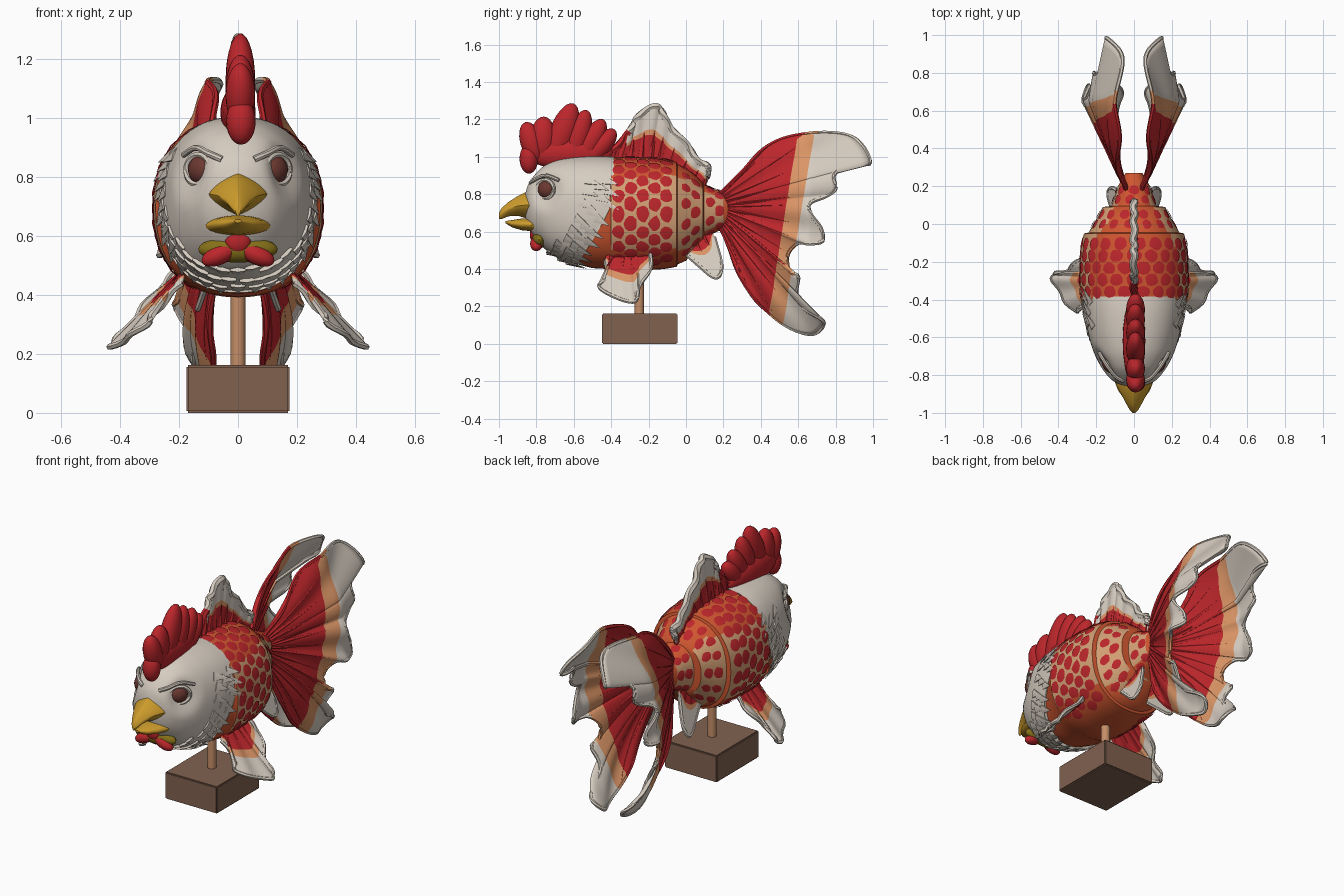
import bpy, bmesh, math, random
from mathutils import Vector, Matrix

if "Cube" in bpy.data.objects:
    bpy.data.objects.remove(bpy.data.objects["Cube"])
random.seed(4)

def mat(name, hexa):
    m = bpy.data.materials.new(name)
    c = [int(hexa[i:i + 2], 16) / 255 for i in (0, 2, 4)]
    m.diffuse_color = [((v + .055) / 1.055) ** 2.4 if v > .04 else v / 12.92 for v in c] + [1]
    m.use_nodes = True
    m.node_tree.nodes["Principled BSDF"].inputs["Base Color"].default_value = m.diffuse_color
    return m

WHITE, RED, ORANGE = mat("feather_white", "D6CCC0"), mat("red", "BC262B"), mat("orange", "CF5630")
TAN, PEACH, YELLOW = mat("tan", "D3A075"), mat("peach", "DB9566"), mat("beak_yellow", "CD9C2C")
BROWN, WOOD = mat("base_brown", "81614F"), mat("post_wood", "C58E68")
EYE, OLIVE = mat("eye_brown", "6B3830"), mat("olive", "857018")

def finish(name, bm, mats, recalc=True):
    if recalc:
        bmesh.ops.recalc_face_normals(bm, faces=bm.faces)
    me = bpy.data.meshes.new(name)
    bm.to_mesh(me)
    bm.free()
    for m in mats:
        me.materials.append(m)
    ob = bpy.data.objects.new(name, me)
    bpy.context.collection.objects.link(ob)
    return ob

def blob(bm, c, radii, direction=(0, 0, 1)):
    # ellipsoid whose local z follows the direction
    q = Vector(direction).normalized().to_track_quat('Z', 'X').to_matrix().to_4x4()
    bmesh.ops.create_uvsphere(bm, u_segments=20, v_segments=12, radius=1,
                              matrix=Matrix.Translation(c) @ q @ Matrix.Diagonal((*radii, 1)))

def tube(bm, pts, r0, r1, k=6, paint=lambda i: 0):
    rings = []
    for i, p in enumerate(pts):
        d = pts[min(i + 1, len(pts) - 1)] - pts[max(i - 1, 0)]
        q = d.to_track_quat('Z', 'Y')
        r = r0 + (r1 - r0) * i / (len(pts) - 1)
        rings.append([bm.verts.new(p + q @ Vector((r * math.cos(a * math.tau / k), r * math.sin(a * math.tau / k), 0)))
                      for a in range(k)])
    for i, (a, b) in enumerate(zip(rings, rings[1:])):
        for j in range(k):
            bm.faces.new((a[j], a[(j + 1) % k], b[(j + 1) % k], b[j])).material_index = paint(i)
    bm.faces.new(rings[0])
    bm.faces.new(rings[-1])

def surface(secs, y, a, power, grow=0):
    # point on a lofted body; sections are (y, half width, low z, high z)
    for s, e in zip(secs, secs[1:]):
        if y <= e[0]:
            break
    t = (y - s[0]) / (e[0] - s[0])
    rx, lo, hi = [s[i] + (e[i] - s[i]) * t for i in (1, 2, 3)]
    f = lambda v: math.copysign(abs(v) ** (2 / power), v)
    return Vector(((rx + grow) * f(math.cos(a)), y, (lo + hi) / 2 + ((hi - lo) / 2 + grow) * f(math.sin(a))))

def loft(name, secs, power, mats, rule=None, warp=None, n=48):
    bm = bmesh.new()
    rings = []
    for s in secs:
        pts = [surface(secs, s[0], i * math.tau / n, power) for i in range(n)]
        rings.append([bm.verts.new(warp(p) if warp else p) for p in pts])
    for a, b in zip(rings, rings[1:]):
        for j in range(n):
            bm.faces.new((a[j], a[(j + 1) % n], b[(j + 1) % n], b[j]))
    bm.faces.new(rings[0])
    bm.faces.new(rings[-1])
    bmesh.ops.recalc_face_normals(bm, faces=bm.faces)
    if rule:
        for f in bm.faces:
            f.material_index = rule(f)
    return finish(name, bm, mats)

def spline(pts, n):
    out = []
    for i in range(n + 1):
        u = i / n * (len(pts) - 1)
        k = min(int(u), len(pts) - 2)
        t = u - k
        p0, p1, p2, p3 = [Vector(pts[max(0, min(len(pts) - 1, k + o))]) for o in (-1, 0, 1, 2)]
        out.append(.5 * (2 * p1 + (p2 - p0) * t + (2 * p0 - 5 * p1 + 4 * p2 - p3) * t * t
                         + (3 * p1 - p0 - 3 * p2 + p3) * t ** 3))
    return out

def fin(name, base, edge, xf, cut, thick, n, rays, reach, rim, side=1):
    # ruled sheet from base to edge; cut gives where red ends and white begins along each ray
    B, E = spline(base, n), spline(edge, n)
    def pt(i, t):
        p = B[i].lerp(E[i], t)
        return Vector((side * xf(p.x, p.y, i / n, t), p.x, p.y))
    bm = bmesh.new()
    g, cuts = [], []
    for i in range(n + 1):
        a, b = cut(B[i], E[i])
        a, b = min(a, .98), min(max(b, a + .005), .99)
        cuts.append((a, b))
        ts = [a * j / 12 for j in range(12)] + [a + (b - a) * j / 3 for j in range(3)] + [b + (1 - b) * j / 8 for j in range(9)]
        g.append([bm.verts.new(pt(i, t)) for t in ts])
    for i in range(n):
        for j in range(len(g[0]) - 1):
            f = bm.faces.new((g[i][j], g[i + 1][j], g[i + 1][j + 1], g[i][j + 1]))
            f.material_index = 0 if j < 12 or cuts[i][0] >= .98 else 1 if j < 15 else 2
    ob = finish(name, bm, [RED, PEACH, WHITE], False)
    sol = ob.modifiers.new("thickness", 'SOLIDIFY')
    sol.thickness, sol.offset = thick, 0
    bm = bmesh.new()   # raised red rays
    for k in range(rays):
        i = round((k + .5) / rays * n)
        tube(bm, [pt(i, t * min(1, cuts[i][0] * reach) / 10) for t in range(11)], thick * .95, thick * .5)
    finish(name + "_rays", bm, [RED])
    bm = bmesh.new()   # rolled rim, coloured like the fin it borders
    tube(bm, [pt(i, 1) for i in range(n + 1)], rim, rim,
         paint=lambda i: 0 if cuts[i][0] >= .98 else 1 if cuts[i][1] >= .99 else 2)
    finish(name + "_rim", bm, [RED, PEACH, WHITE])

# Stand: block and post
bm = bmesh.new()
bmesh.ops.create_cube(bm, size=1, matrix=Matrix.Translation((0, -.247, .081)) @ Matrix.Diagonal((.35, .405, .162, 1)))
bmesh.ops.bevel(bm, geom=bm.edges[:], offset=.006, segments=2, affect='EDGES')
finish("base_block", bm, [BROWN])
bm = bmesh.new()
bmesh.ops.create_cone(bm, cap_ends=True, segments=20, radius1=.025, radius2=.025, depth=.32,
                      matrix=Matrix.Translation((0, -.25, .31)))
finish("post", bm, [WOOD])

# Body: three overlapping shells with an orange back, belly and collar
BODY = [(-.6, .19, .43, .9), (-.5, .245, .405, .95), (-.41, .268, .4, .985), (-.4, .28, .395, .995), (-.3, .287, .392, .998),
        (-.2, .285, .395, .995), (-.12, .28, .4, .987), (-.05, .265, .412, .972), (-.045, .24, .425, .96),
        (.0, .215, .445, .943), (.05, .185, .505, .9), (.09, .165, .55, .862), (.095, .12, .56, .852),
        (.15, .1, .592, .828), (.2, .085, .615, .81), (.27, .045, .64, .78)]
def body_rule(f):
    c = f.calc_center_median()
    return 1 if c.y < -.405 or f.normal.z > .62 or f.normal.z < -.6 or c.y > .2 or f.normal.y > .9 else 0
loft("body", BODY, 2.25, [TAN, ORANGE], body_rule)

# Scales: thin red plates following the body, none on the belly
bm = bmesh.new()
for row, y in enumerate((-.36, -.296, -.232, -.168, -.104, 0, .052, .13, .18)):
    rad = (surface(BODY, y, 0, 2).x + surface(BODY, y, math.pi / 2, 2).z - .705) / 2
    cnt = max(8, round(math.tau * rad / .083))
    size = .034 if y < -.05 else .025
    for k in range(cnt):
        a = (k + .5 * (row % 2)) * math.tau / cnt
        if math.sin(a) < -.88:
            continue
        ring = []
        for j in range(10):
            h = j * math.tau / 10
            wob = size * random.uniform(.88, 1.12)
            ring.append(bm.verts.new(surface(BODY, y + wob * math.cos(h), a + wob * math.sin(h) / rad, 2.25, .004)))
        mid = bm.verts.new(surface(BODY, y, a, 2.25, .007))
        for j in range(10):
            bm.faces.new((ring[j], ring[(j + 1) % 10], mid))
finish("scales", bm, [RED])

# Head with a slanted rear edge and sunken eye sockets
HEAD = spline([(-.86, .04, .68, .8), (-.845, .085, .635, .85), (-.82, .125, .585, .89), (-.78, .16, .535, .935),
               (-.74, .185, .495, .963), (-.68, .213, .455, .987), (-.6, .238, .42, 1.0), (-.52, .254, .41, 1.005),
               (-.45, .264, .41, 1.005), (-.385, .268, .43, 1.0)], 36)
rear = lambda z: -.385 - .2 * min(1, max(0, (.78 - z) / .36)) ** 1.2
def head_warp(p):
    d = (Vector((abs(p.x), p.y, p.z)) - Vector((.165, -.755, .825))).length / .13
    return Vector((p.x * (1 - .22 * max(0, 1 - d * d) ** 2), min(p.y, rear(p.z)), p.z))
loft("head", HEAD, 2.3, [WHITE], warp=head_warp, n=72)

# Feathers: flat spikes in rows near the rear edge of the head
bm = bmesh.new()
for row in range(3):
    for k in range(30):
        a = math.radians(-90 + 12 * (k + .5 * (row % 2)))
        z = surface(HEAD, -.5, a, 2.3).z
        if z > .88:
            continue
        y = rear(z) - .025 - .055 * row + random.uniform(-.015, .015)
        p = surface(HEAD, y, a, 2.3, .001)
        nrm = Vector((math.cos(a), -.25, math.sin(a))).normalized()
        d = Vector((nrm.x * .16, 1, -.55 + nrm.z * .1)).normalized()
        d = (d - nrm * (d.dot(nrm) - .04)).normalized()
        w = d.cross(nrm).normalized()
        R = Matrix((w, nrm, d)).transposed().to_4x4()
        bmesh.ops.create_cone(bm, cap_ends=True, segments=6, radius1=1, radius2=.05, depth=1,
                              matrix=Matrix.Translation(p + d * .025) @ R @ Matrix.Diagonal((.03, .008, random.uniform(.08, .11), 1)))
finish("neck_feathers", bm, [WHITE])

# Eyes, lids and brows
for side, tag in ((1, "right"), (-1, "left")):
    nrm = Vector((.75 * side, -.65, .05)).normalized()
    c = Vector((.124 * side, -.745, .825))
    bm = bmesh.new()
    blob(bm, c, (.05, .052, .04), nrm)
    finish("eye_" + tag, bm, [EYE])
    w = nrm.cross(Vector((0, 0, 1))).normalized()
    up = w.cross(nrm)
    bm = bmesh.new()
    tube(bm, [c + nrm * .014 + w * math.cos(t * math.tau / 28) * .062
              + up * math.sin(t * math.tau / 28) * .05 for t in range(29)], .011, .011)
    tube(bm, spline([(side * x, y, z) for x, y, z in ((.055, -.83, .86), (.095, -.81, .878), (.143, -.75, .9), (.185, -.68, .875))], 10), .012, .01, 8)
    finish("eyelids_" + tag, bm, [WHITE])

# Beak, upper and lower, with chin and wattles
loft("upper_beak", [(-1.0, .008, .668, .7), (-.985, .022, .668, .727), (-.95, .042, .682, .758), (-.9, .068, .685, .79),
                    (-.85, .095, .67, .815), (-.79, .115, .65, .825)], 1.35, [YELLOW], n=24)
loft("lower_beak", [(-.965, .012, .645, .657), (-.93, .05, .623, .662), (-.88, .085, .608, .67), (-.8, .115, .6, .67)], 2, [YELLOW], n=24)
bm = bmesh.new()
blob(bm, (0, -.785, .555), (.135, .04, .045))
finish("chin", bm, [OLIVE])
bm = bmesh.new()
blob(bm, (0, -.81, .585), (.045, .025, .045))
for s in (1, -1):
    blob(bm, (s * .065, -.8, .535), (.033, .034, .062), (s * .8, 0, -.35))
finish("wattles", bm, [RED])

# Comb: broad lobes leaning back on a ridge
bm = bmesh.new()
blob(bm, (0, -.62, 1.02), (.06, .235, .09))
blob(bm, (.01, -.84, .99), (.05, .05, .08))
for by, bz, ty, tz, r in ((-.79, .97, -.86, 1.185, .06), (-.77, .98, -.76, 1.215, .068), (-.72, .98, -.6, 1.285, .07),
                          (-.62, .97, -.53, 1.25, .06), (-.57, .97, -.44, 1.2, .058), (-.53, .97, -.38, 1.145, .055)):
    d = Vector((0, ty - by, tz - bz))
    across = Vector((0, -d.z, d.y)).normalized()
    frame = Matrix((Vector((1, 0, 0)), across, d.normalized())).transposed().to_4x4()
    bmesh.ops.create_uvsphere(bm, u_segments=20, v_segments=14, radius=1, matrix=Matrix.Translation((.008, (by + ty) / 2, (bz + tz) / 2))
                              @ frame @ Matrix.Diagonal((.05, r, d.length / 2, 1)))
finish("comb", bm, [RED])

# Dorsal fin
fin("dorsal_fin", [(-.4, .97), (-.25, .98), (-.08, .95), (.1, .83)],
    [(-.39, 1.03), (-.33, 1.1), (-.28, 1.17), (-.25, 1.22), (-.17, 1.27), (-.13, 1.24), (-.08, 1.15), (0, 1.07), (.06, .98),
     (.115, .95), (.11, .89)],
    lambda y, z, s, t: .01 * math.sin(s * 50) * t * (1 - t * .5),
    lambda b, e: (1, 1) if e.x < -.31 else (.48, .58), .024, 60, 10, 1.3, .02)

# Paired fins and the twin tail
TAIL = [(.2, .82), (.3, .92), (.4, 1.03), (.5, 1.09), (.62, 1.12), (.76, 1.13), (.88, 1.11), (.95, 1.05), (.985, .97), (.95, .96),
        (.85, .95), (.79, .9), (.8, .83), (.75, .79), (.66, .75), (.67, .69), (.72, .62), (.73, .55), (.66, .535), (.6, .54),
        (.545, .48), (.55, .39), (.6, .36), (.59, .27), (.63, .19), (.72, .135), (.735, .1), (.69, .055), (.62, .06), (.53, .1),
        (.44, .17), (.36, .25), (.28, .38), (.23, .52), (.2, .62)]
def tail_x(y, z, s, t):
    d = min(max(y - .15, 0), .5)
    u = (z - .6) / .55
    return .025 + d * (.1 + .37 * max(0, 1 - u * u)) - .12 * max(0, y - .65) + .012 * t * math.sin(s * 62)
def tail_cut(b, e):
    k = lambda p: p.x - .42 - .16 * p.y
    span = k(e) - k(b)
    return (1, 1) if k(e) <= 0 else (-k(b) / span, (.085 - k(b)) / span)

for side, tag in ((1, "right"), (-1, "left")):
    fin("tail_" + tag, [(.17, .79), (.2, .72), (.17, .65)], TAIL, tail_x, tail_cut, .014, 140, 18, 1.12, .011, side)
    fin("pectoral_fin_" + tag, [(-.42, .49), (-.31, .52), (-.2, .51)],
        [(-.43, .44), (-.42, .36), (-.465, .31), (-.4, .26), (-.3, .225), (-.262, .24), (-.25, .31), (-.19, .4), (-.19, .48)],
        lambda y, z, s, t: .43 - (z - .22) * .95 + .25 * (y + .3) * t + .008 * math.sin(s * 40) * t,
        lambda b, e: (.52, .66), .014, 40, 6, 1.1, .011, side)
    fin("rear_fin_" + tag, [(-.01, .52), (.07, .57), (.14, .6)],
        [(.0, .48), (.08, .41), (.14, .36), (.175, .36), (.19, .42), (.165, .52), (.15, .57)],
        lambda y, z, s, t: .06 + (.57 - z) * .35, lambda b, e: (.3, .42), .014, 30, 4, 1.2, .011, side)

bpy.ops.object.select_all(action='SELECT')
bpy.context.view_layer.objects.active = bpy.data.objects["body"]
bpy.ops.object.shade_smooth_by_angle(angle=math.radians(40))
